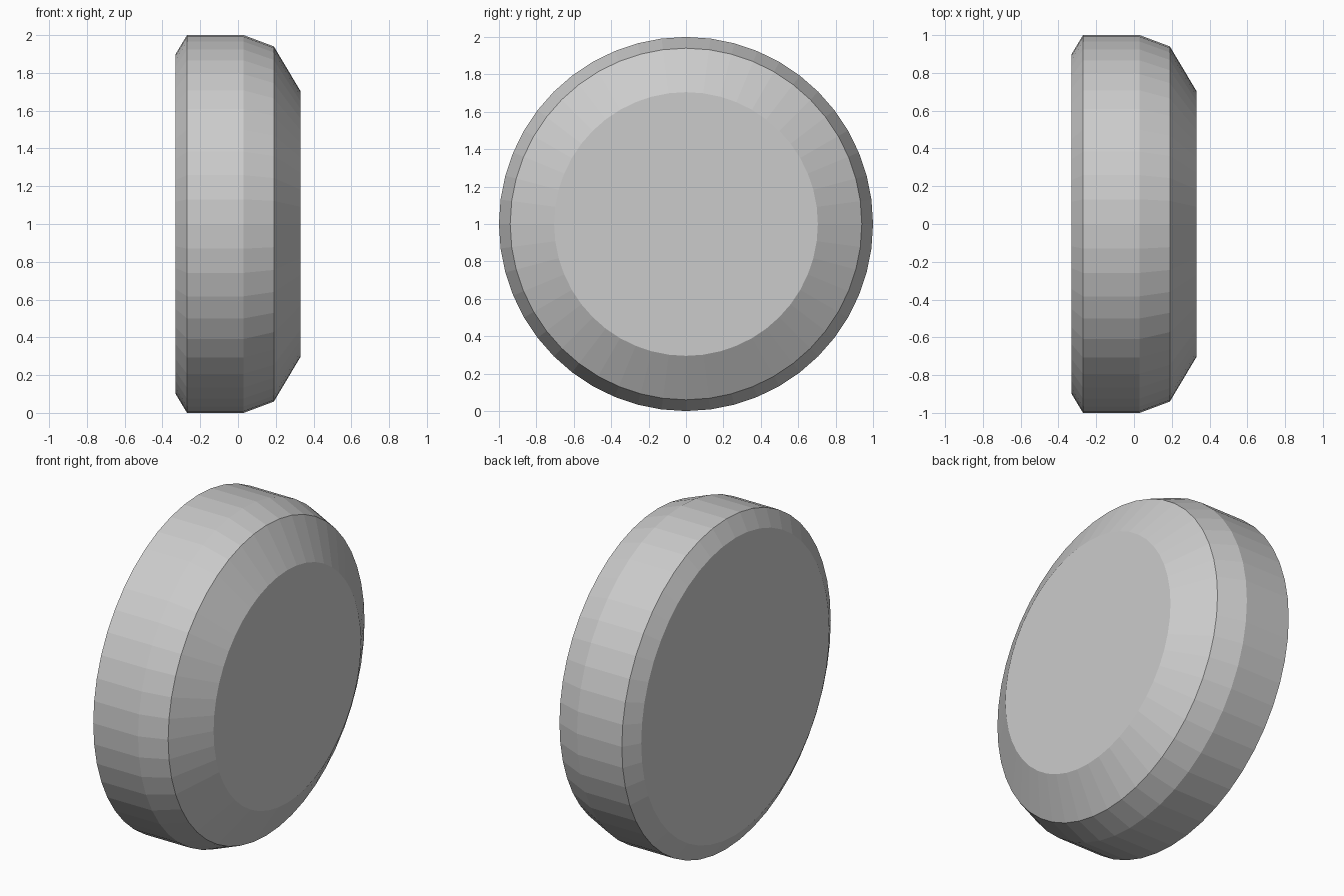
import bpy
import bmesh
from math import cos, sin, tau

SEGMENTS = 48

# Remove the default cube
cube = bpy.data.objects.get("Cube")
if cube:
    bpy.data.objects.remove(cube, do_unlink=True)

# Plain grey material
grey = bpy.data.materials.new("light_grey")
grey.use_nodes = True
colour = (0.6, 0.6, 0.6, 1.0)
grey.diffuse_color = colour
grey.node_tree.nodes["Principled BSDF"].inputs["Base Color"].default_value = colour

# Wheel profile as (x, radius), from the shallow bevel to the deep one
profile = [(-0.33, 0.90), (-0.27, 1.0), (0.03, 1.0), (0.19, 0.94), (0.33, 0.705)]

bm = bmesh.new()
rings = [
    [bm.verts.new((x, r * cos(tau * i / SEGMENTS), 1 + r * sin(tau * i / SEGMENTS)))
     for i in range(SEGMENTS)]
    for x, r in profile
]

# Faceted rim bands
for a, b in zip(rings, rings[1:]):
    for i in range(SEGMENTS):
        j = (i + 1) % SEGMENTS
        bm.faces.new((a[i], a[j], b[j], b[i]))

# Flat end caps
bm.faces.new(rings[0])
bm.faces.new(rings[-1])
bmesh.ops.recalc_face_normals(bm, faces=bm.faces)

mesh = bpy.data.meshes.new("wheel")
bm.to_mesh(mesh)
bm.free()
mesh.materials.append(grey)
wheel = bpy.data.objects.new("wheel", mesh)
bpy.context.collection.objects.link(wheel)
